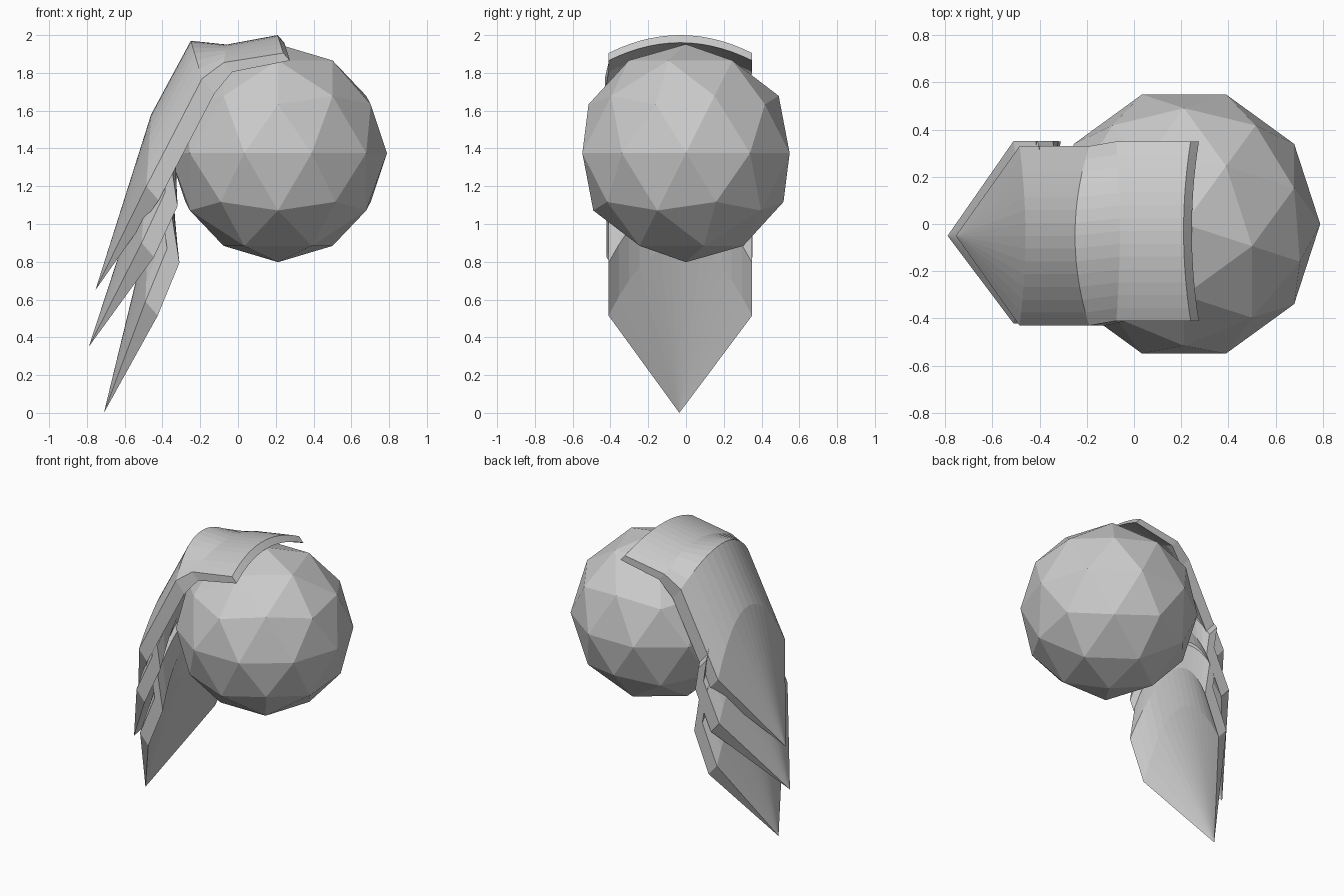
import bpy, bmesh, math

if "Cube" in bpy.data.objects:
    bpy.data.objects.remove(bpy.data.objects["Cube"])

SEG = 14  # facets across each curved plate


def plate(name, sections, half=0.38):
    """Arched plate: each section is (crown x,z), (rim x,z), (thickness x,z), centre y.
    The last section collapses into the pointed tip."""
    bm = bmesh.new()
    outer, inner = [], []
    for k, (c, e, d, yc) in enumerate(sections):
        tip = k == len(sections) - 1
        ro, ri = [], []
        for i in range(SEG + 1):
            t = -1 + 2 * i / SEG
            x = c[0] + (e[0] - c[0]) * t * t
            z = c[1] + (e[1] - c[1]) * t * t
            y = yc + (0 if tip else half * t)
            ro.append(bm.verts.new((x, y, z)))
            ri.append(bm.verts.new((x + d[0], y, z + d[1])))
        outer.append(ro)
        inner.append(ri)
    n = len(sections)
    for k in range(n - 1):
        for i in range(SEG):
            bm.faces.new((outer[k][i], outer[k][i + 1], outer[k + 1][i + 1], outer[k + 1][i]))
            bm.faces.new((inner[k][i], inner[k + 1][i], inner[k + 1][i + 1], inner[k][i + 1]))
        for i in (0, SEG):  # side rims
            bm.faces.new((outer[k][i], outer[k + 1][i], inner[k + 1][i], inner[k][i]))
    for i in range(SEG):  # upper end
        bm.faces.new((outer[0][i], inner[0][i], inner[0][i + 1], outer[0][i + 1]))
    bmesh.ops.remove_doubles(bm, verts=bm.verts, dist=0.0005)
    bmesh.ops.recalc_face_normals(bm, faces=bm.faces)
    me = bpy.data.meshes.new(name)
    bm.to_mesh(me)
    bm.free()
    ob = bpy.data.objects.new(name, me)
    bpy.context.collection.objects.link(ob)
    return ob


D = (0.065, -0.075)  # usual plate thickness

# Shoulder ball
bpy.ops.mesh.primitive_ico_sphere_add(subdivisions=2, radius=0.577, location=(0.212, 0, 1.375),
                                      rotation=(0, 0, -math.pi / 2))
bpy.context.object.name = "shoulder_ball"

# Top plate with the flange over the ball
plate("upper_plate", [
    ((0.21, 2.0), (0.24, 1.905), (0.035, -0.04), -0.03),
    ((-0.06, 1.95), (-0.075, 1.855), (0.045, -0.05), -0.03),
    ((-0.25, 1.97), (-0.19, 1.77), (0.065, -0.08), -0.05),
    ((-0.46, 1.58), (-0.485, 1.20), D, -0.05),
    ((-0.755, 0.65), (-0.755, 0.65), (0, 0), -0.05),
])

# Middle plate
plate("middle_plate", [
    ((-0.36, 1.66), (-0.41, 1.33), D, -0.035),
    ((-0.405, 1.53), (-0.385, 1.17), D, -0.035),
    ((-0.485, 1.28), (-0.51, 0.90), D, -0.035),
    ((-0.79, 0.35), (-0.79, 0.35), (0, 0), -0.05),
], 0.387)

# Lower plate
plate("lower_plate", [
    ((-0.41, 1.40), (-0.415, 1.12), D, -0.03),
    ((-0.415, 1.23), (-0.375, 0.87), D, -0.03),
    ((-0.475, 0.97), (-0.49, 0.59), D, -0.03),
    ((-0.71, 0.0), (-0.71, 0.0), (0, 0), -0.035),
])
